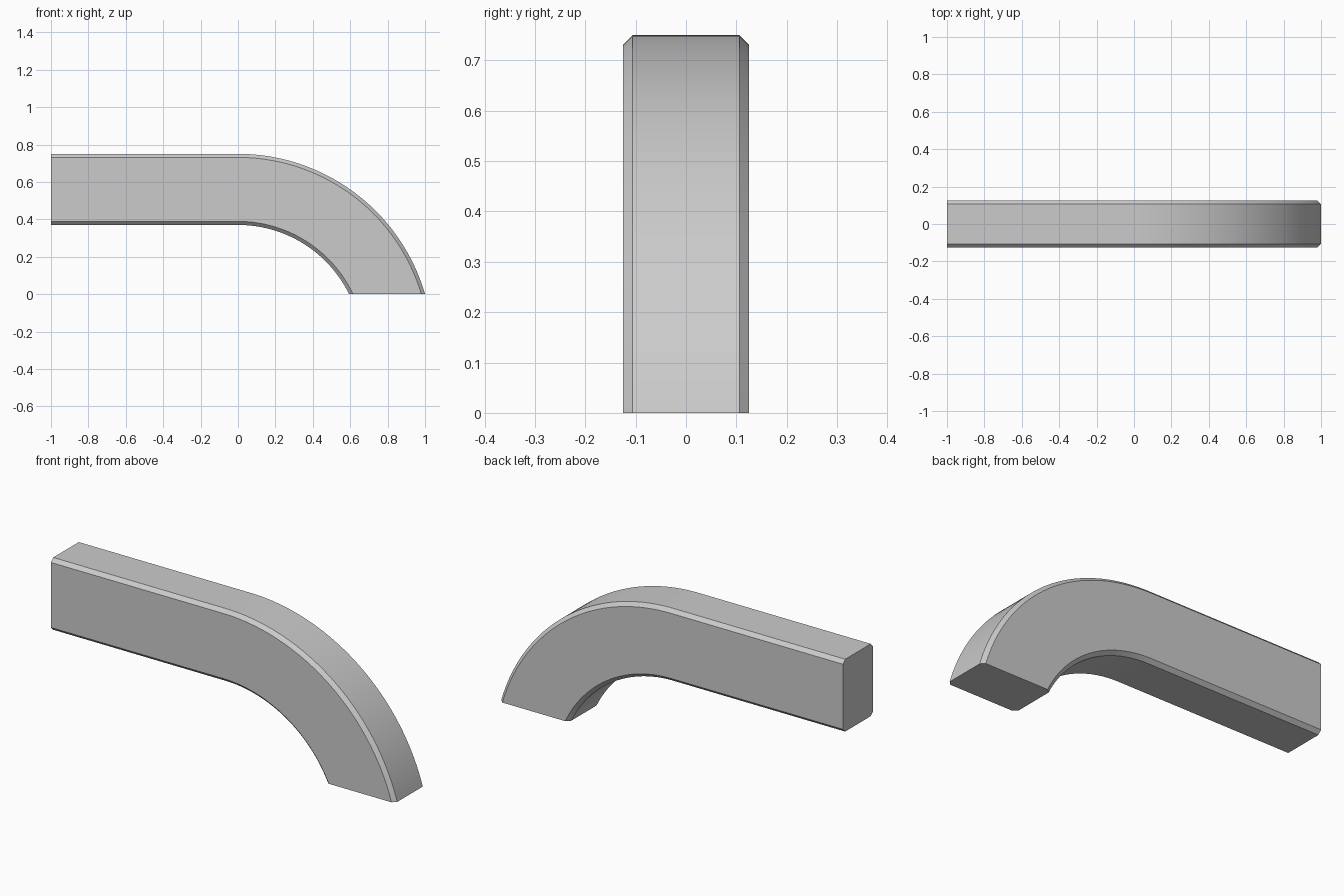
import bpy, bmesh, math

if "Cube" in bpy.data.objects:
    bpy.data.objects.remove(bpy.data.objects["Cube"])

# Curved bracket: chamfered section swept straight, then around an arc, trimmed at z = 0
TOP, BOTTOM, HALF_W, CH = 0.75, 0.37, 0.125, 0.019
CENTRE_Z = -0.2917
SEGMENTS = 40

# Cross-section (y, z) with chamfered corners
section = [(-HALF_W, BOTTOM + CH), (-HALF_W + CH, BOTTOM), (HALF_W - CH, BOTTOM), (HALF_W, BOTTOM + CH),
           (HALF_W, TOP - CH), (HALF_W - CH, TOP), (-HALF_W + CH, TOP), (-HALF_W, TOP - CH)]


def rail(bm, y, z):
    """One lengthwise edge, ending exactly on the ground plane."""
    r = z - CENTRE_Z
    end = math.acos(-CENTRE_Z / r)
    pts = [(-1, y, z)]
    for i in range(SEGMENTS + 1):
        a = end * i / SEGMENTS
        pts.append((r * math.sin(a), y, CENTRE_Z + r * math.cos(a)))
    return [bm.verts.new(p) for p in pts]


bm = bmesh.new()
rails = [rail(bm, y, z) for y, z in section]
for k, a in enumerate(rails):
    b = rails[(k + 1) % len(rails)]
    for i in range(len(a) - 1):
        bm.faces.new((a[i], a[i + 1], b[i + 1], b[i]))

# Flat end caps
bm.faces.new([r[0] for r in rails])
bm.faces.new([r[-1] for r in reversed(rails)])
bmesh.ops.recalc_face_normals(bm, faces=bm.faces)

mesh = bpy.data.meshes.new("curved_arm")
bm.to_mesh(mesh)
bm.free()
arm = bpy.data.objects.new("curved_arm", mesh)
bpy.context.collection.objects.link(arm)
bpy.context.view_layer.objects.active = arm
arm.select_set(True)
bpy.ops.object.shade_smooth_by_angle(angle=math.radians(30))
